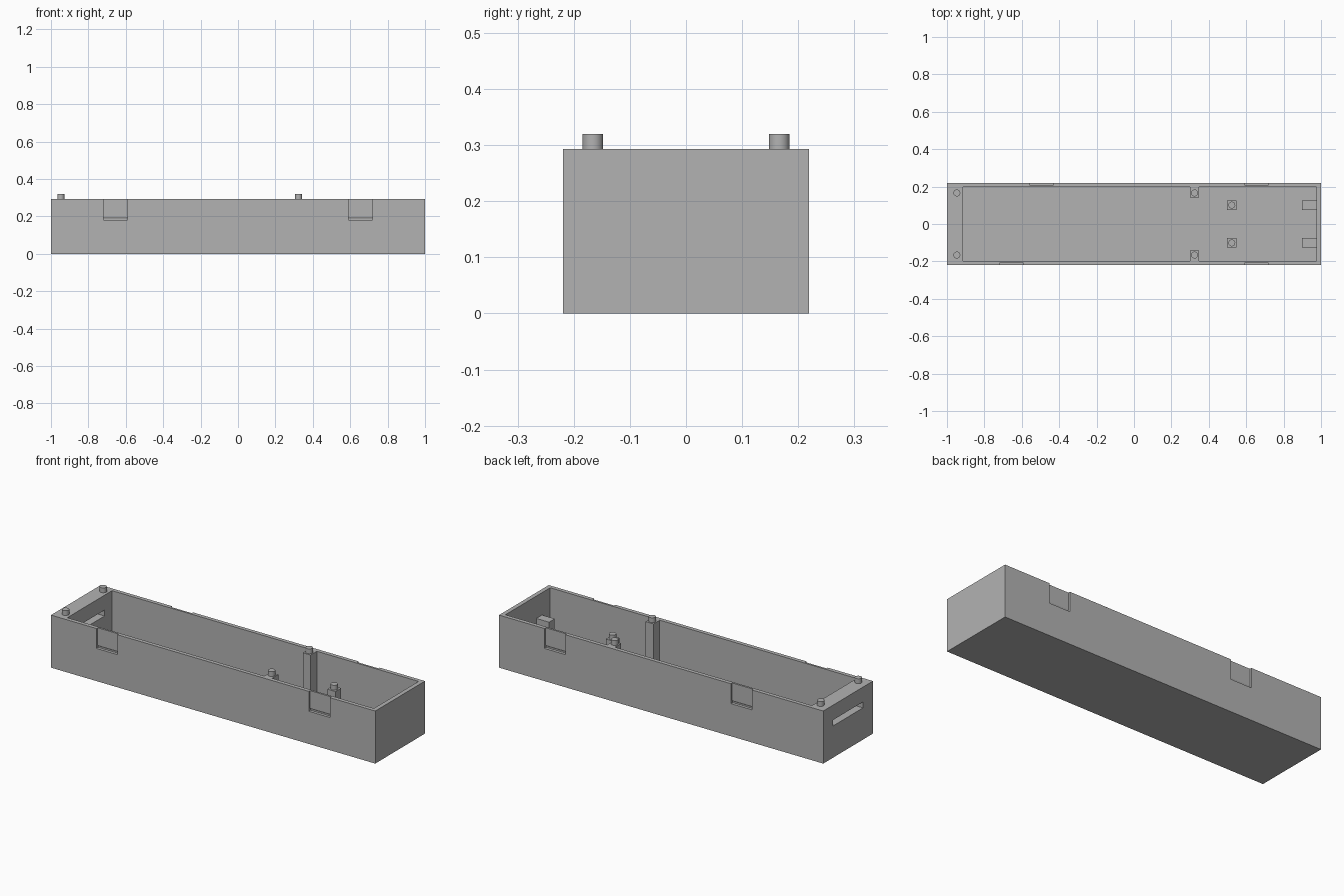
import bpy
import bmesh
import math
from mathutils import Matrix, Vector

cube = bpy.data.objects.get("Cube")
if cube:
    bpy.data.objects.remove(cube, do_unlink=True)

HALF_Y, RIM = 0.219, 0.293      # outer half width and rim height
IN_Y, FLOOR = 0.197, 0.022      # cavity half width and floor level
IN_BACK, IN_FRONT = -0.915, 0.976
PIN_R, PIN_H = 0.0185, 0.027

grey = bpy.data.materials.new("plain_grey")
grey.use_nodes = True
colour = (0.45, 0.45, 0.45, 1)
grey.diffuse_color = colour
grey.node_tree.nodes["Principled BSDF"].inputs["Base Color"].default_value = colour


def finish(name, bm):
    bmesh.ops.recalc_face_normals(bm, faces=bm.faces)
    mesh = bpy.data.meshes.new(name)
    bm.to_mesh(mesh)
    bm.free()
    mesh.materials.append(grey)
    obj = bpy.data.objects.new(name, mesh)
    bpy.context.collection.objects.link(obj)
    return obj


def box(name, low, high):
    low, high = Vector(low), Vector(high)
    bm = bmesh.new()
    place = Matrix.Translation((low + high) / 2) @ Matrix.Diagonal((*(high - low), 1))
    bmesh.ops.create_cube(bm, size=1, matrix=place)
    return finish(name, bm)


def pin(name, x, y, base):
    bm = bmesh.new()
    bottom = base - 0.004
    height = base + PIN_H - bottom
    bmesh.ops.create_cone(bm, cap_ends=True, segments=24, radius1=PIN_R, radius2=PIN_R,
                          depth=height, matrix=Matrix.Translation((x, y, bottom + height / 2)))
    obj = finish(name, bm)
    bpy.ops.object.select_all(action="DESELECT")
    obj.select_set(True)
    bpy.context.view_layer.objects.active = obj
    bpy.ops.object.shade_smooth_by_angle(angle=math.radians(40))
    return obj


def clip_cutter(x, side):
    # Recess profile: depth into the wall against height, with an undercut at the foot
    profile = [(-0.02, 0.182), (0.016, 0.182), (0.016, 0.188),
               (0.011, 0.197), (0.011, 0.32), (-0.02, 0.32)]
    bm = bmesh.new()
    verts = [bm.verts.new((x - 0.065, side * (HALF_Y - d), z)) for d, z in profile]
    face = bm.faces.new(verts)
    grown = bmesh.ops.extrude_face_region(bm, geom=[face])["geom"]
    bmesh.ops.translate(bm, vec=(0.13, 0, 0),
                        verts=[v for v in grown if isinstance(v, bmesh.types.BMVert)])
    return finish("clip_cutter", bm)


def cut(target, cutter):
    cutter.hide_render = True
    mod = target.modifiers.new("cut", "BOOLEAN")
    mod.operation = "DIFFERENCE"
    mod.solver = "EXACT"
    mod.object = cutter
    bpy.context.view_layer.objects.active = target
    bpy.ops.object.modifier_apply(modifier=mod.name)
    bpy.data.objects.remove(cutter, do_unlink=True)


# Open tray with one thick end wall
tray = box("tray", (-1, -HALF_Y, 0), (1, HALF_Y, RIM))
cut(tray, box("cavity_cutter", (IN_BACK, -IN_Y, FLOOR), (IN_FRONT, IN_Y, 0.4)))

# Slot through the thick end wall
cut(tray, box("slot_cutter", (-1.1, -0.131, 0.177), (-0.88, 0.131, 0.21)))

# Clip recesses in the long walls
for x, side in ((-0.655, -1), (0.655, -1), (-0.495, 1), (0.655, 1)):
    cut(tray, clip_cutter(x, side))

for side, label in ((-1, "right"), (1, "left")):
    # Locating pins on the thick wall
    pin(f"end_pin_{label}", -0.947, side * 0.166, RIM)

    # Tall posts against the long walls, with pins
    y0, y1 = sorted((side * 0.142, side * (IN_Y + 0.002)))
    box(f"tall_post_{label}", (0.3, y0, FLOOR - 0.002), (0.348, y1, RIM))
    pin(f"tall_post_pin_{label}", 0.324, side * 0.166, RIM)

    # Short free-standing posts, with pins
    y = side * 0.101
    box(f"short_post_{label}", (0.498, y - 0.025, FLOOR - 0.002), (0.548, y + 0.025, 0.168))
    pin(f"short_post_pin_{label}", 0.523, y, 0.168)

    # Support blocks against the thin end wall
    box(f"end_block_{label}", (0.898, y - 0.025, FLOOR - 0.002), (IN_FRONT + 0.002, y + 0.025, 0.168))
